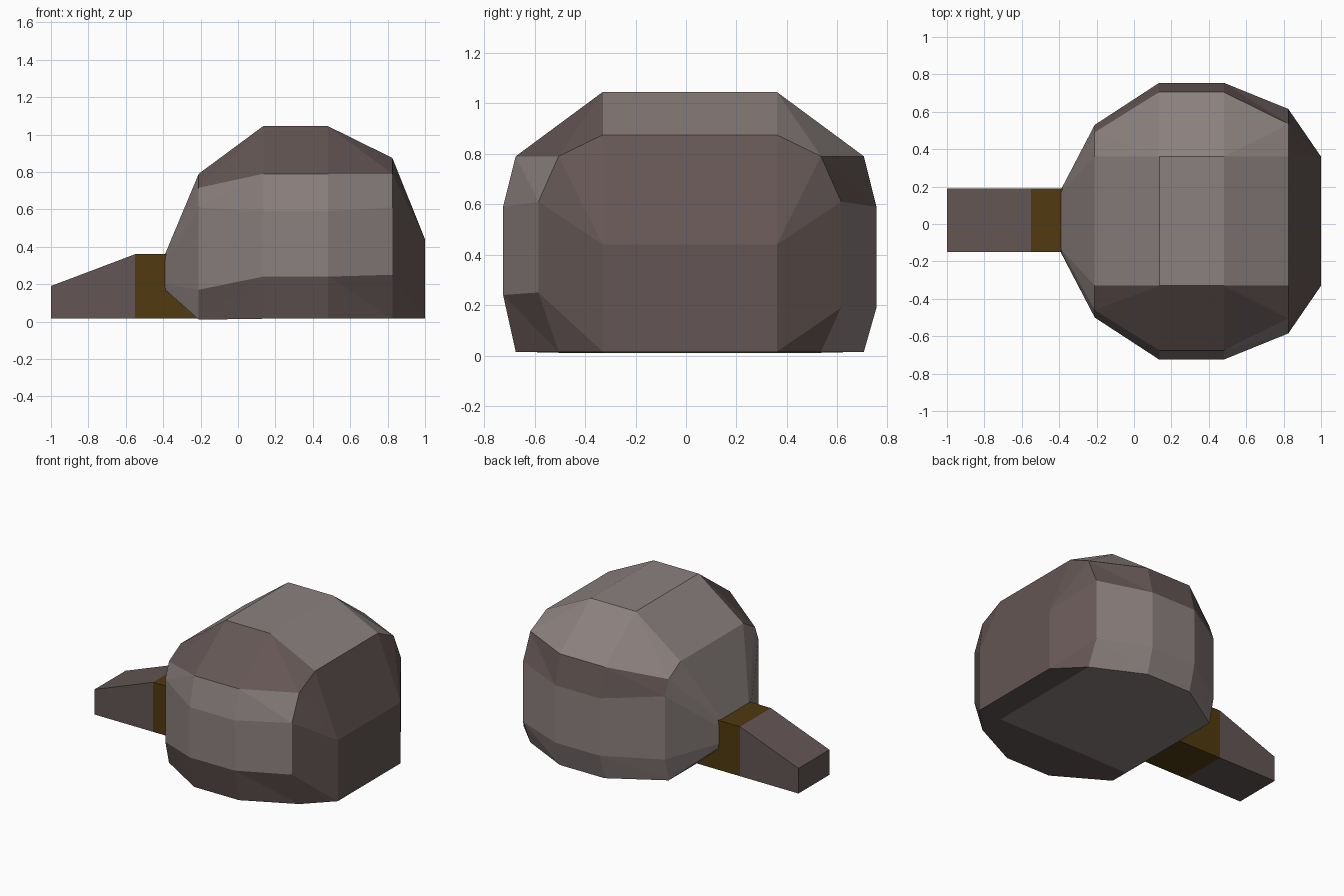
import bpy, bmesh

if "Cube" in bpy.data.objects:
    bpy.data.objects.remove(bpy.data.objects["Cube"])

def material(name, rgb):
    m = bpy.data.materials.new(name)
    m.diffuse_color = (*rgb, 1)
    m.use_nodes = True
    m.node_tree.nodes["Principled BSDF"].inputs["Base Color"].default_value = m.diffuse_color
    return m

GREY = material("warm grey", (0.26, 0.22, 0.21))
BROWN = material("dark brown grey", (0.127, 0.093, 0.089))
GOLD = material("dark gold", (0.08, 0.042, 0.005))

def loft(name, sections, mats, rule=None):
    """Skin a list of equal-length rings of 3D points, capping both ends."""
    bm = bmesh.new()
    rings = [[bm.verts.new(p) for p in s] for s in sections]
    n = len(rings[0])
    for i, (a, b) in enumerate(zip(rings, rings[1:])):
        for j in range(n):
            k = (j + 1) % n
            f = bm.faces.new((a[j], a[k], b[k], b[j]))
            f.material_index = rule(i, j) if rule else 0
    bm.faces.new(rings[0])
    end = bm.faces.new(rings[-1])
    end.material_index = rule(len(rings) - 2, 0) if rule else 0
    bmesh.ops.remove_doubles(bm, verts=bm.verts, dist=0.0005)
    # triangulate the bent quads so they stay faceted
    bmesh.ops.connect_verts_nonplanar(bm, angle_limit=0.02, faces=bm.faces)
    bmesh.ops.recalc_face_normals(bm, faces=bm.faces)
    me = bpy.data.meshes.new(name)
    bm.to_mesh(me)
    bm.free()
    for m in mats:
        me.materials.append(m)
    ob = bpy.data.objects.new(name, me)
    bpy.context.collection.objects.link(ob)
    return ob

# Body: bevelled rings along x.
# x, flat half width, shoulder half width, side half width, top z, shoulder z, side z, low z (front, back), bottom z
RINGS = [
    (-0.39, 0.15, 0.16, 0.17, 0.36, 0.34, 0.31, 0.20, 0.20, 0.17),
    (-0.21, 0.345, 0.475, 0.515, 0.79, 0.715, 0.61, 0.17, 0.17, 0.01),
    (0.135, 0.345, 0.69, 0.74, 1.045, 0.79, 0.59, 0.24, 0.19, 0.015),
    (0.48, 0.345, 0.69, 0.74, 1.045, 0.79, 0.59, 0.24, 0.19, 0.015),
    (0.825, 0.345, 0.52, 0.60, 0.875, 0.79, 0.61, 0.25, 0.19, 0.015),
    (1.0, 0.345, 0.345, 0.345, 0.44, 0.44, 0.44, 0.015, 0.015, 0.015),
]

def ring(x, flat, shoulder, side, top, sz, mz, lf, lb, bot):
    half = [(flat, top), (shoulder, sz), (side, mz)]
    front = half + [(side, lf), (shoulder, bot), (flat, bot)]
    back = half + [(side, lb), (shoulder, bot), (flat, bot)]
    c = 0.015
    return ([(x, c - y, z) for y, z in front] +
            [(x, c + y, z) for y, z in reversed(back)])

def body_colour(i, j):
    if i == 0:                      # neck end is all grey
        return 0
    if i == 4:                      # far end is all brown
        return 1
    return 1 if j in (0, 3, 4, 9) else 0

loft("body", [ring(*r) for r in RINGS], [GREY, BROWN], body_colour)

def box_ring(x, top):
    return [(x, -0.15, 0.015), (x, 0.19, 0.015), (x, 0.19, top), (x, -0.15, top)]

# Collar and tapered snout
loft("collar", [box_ring(-0.55, 0.36), box_ring(-0.21, 0.36)], [GOLD])
loft("snout", [box_ring(-1.0, 0.19), box_ring(-0.55, 0.36)], [BROWN])
